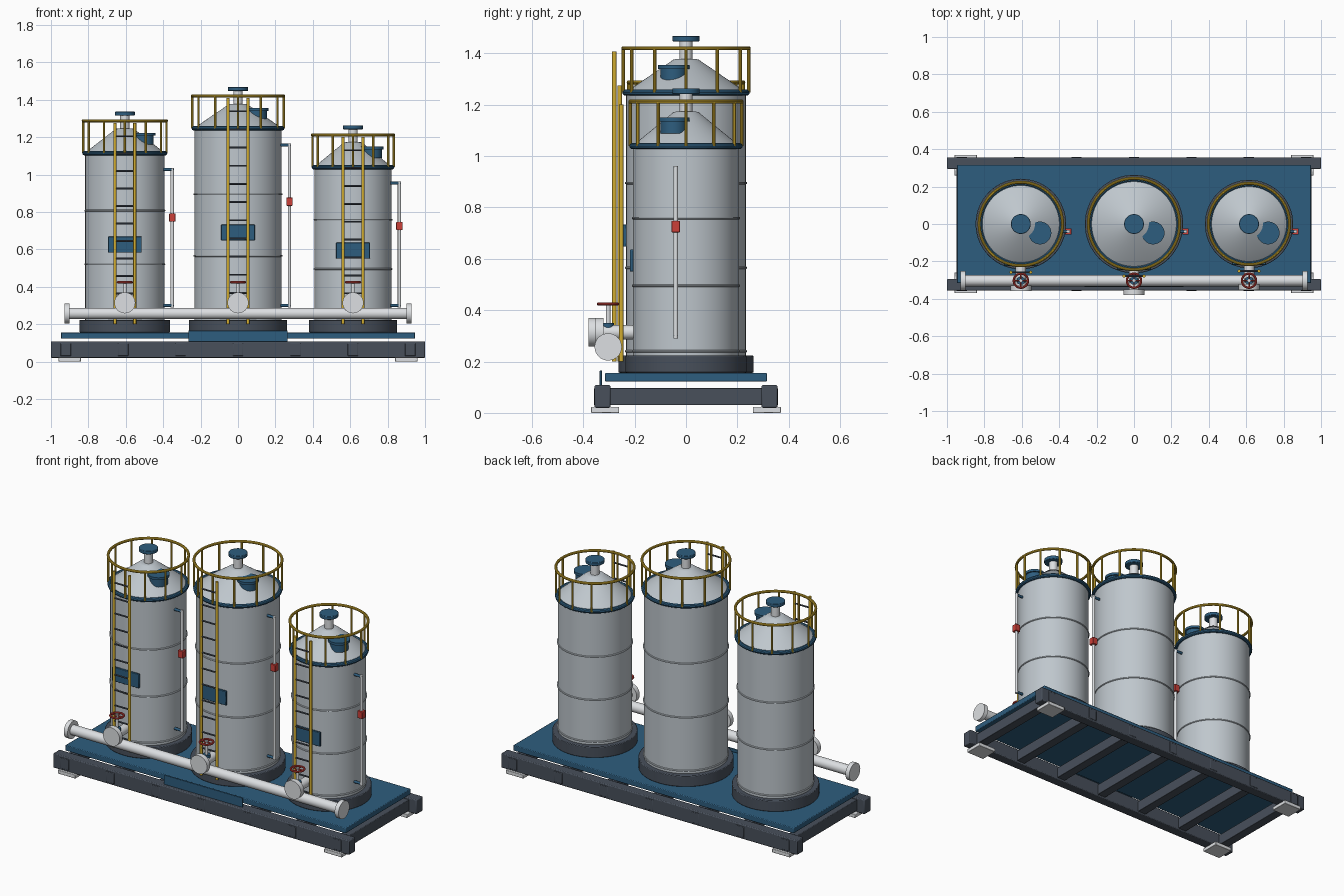
import bpy, bmesh, math
from mathutils import Vector, Matrix

if "Cube" in bpy.data.objects:
    bpy.data.objects.remove(bpy.data.objects["Cube"])


def material(name, rgb):
    m = bpy.data.materials.new(name)
    m.diffuse_color = (*rgb, 1)
    m.use_nodes = True
    m.node_tree.nodes["Principled BSDF"].inputs["Base Color"].default_value = m.diffuse_color
    return m


BLUE = material("blue_paint", (0.027, 0.11, 0.21))
DARK = material("dark_steel", (0.065, 0.08, 0.105))
YELLOW = material("yellow_paint", (0.65, 0.42, 0.03))
RED = material("red_paint", (0.6, 0.05, 0.04))
SHELL = material("tank_grey", (0.52, 0.57, 0.61))
PIPE = material("pipe_grey", (0.72, 0.74, 0.76))


def finish(bm, name, mat, bevel=0):
    bmesh.ops.recalc_face_normals(bm, faces=bm.faces)
    mesh = bpy.data.meshes.new(name)
    bm.to_mesh(mesh)
    bm.free()
    ob = bpy.data.objects.new(name, mesh)
    bpy.context.collection.objects.link(ob)
    mesh.materials.append(mat)
    if bevel:
        mod = ob.modifiers.new("edge_bevel", 'BEVEL')
        mod.width, mod.segments = bevel, 2
    bpy.ops.object.select_all(action='DESELECT')
    ob.select_set(True)
    bpy.context.view_layer.objects.active = ob
    bpy.ops.object.shade_smooth_by_angle(angle=math.radians(35))
    return ob


def box(bm, x0, x1, y0, y1, z0, z1):
    m = Matrix.Translation(((x0 + x1) / 2, (y0 + y1) / 2, (z0 + z1) / 2))
    bmesh.ops.create_cube(bm, size=1, matrix=m @ Matrix.Diagonal((x1 - x0, y1 - y0, z1 - z0, 1)))


def rod(bm, a, b, r, seg=16):
    a, b = Vector(a), Vector(b)
    rot = (b - a).to_track_quat('Z', 'Y').to_matrix().to_4x4()
    bmesh.ops.create_cone(bm, cap_ends=True, segments=seg, radius1=r, radius2=r,
                          depth=(b - a).length, matrix=Matrix.Translation((a + b) / 2) @ rot)


def lathe(bm, profile, x, seg=64):
    # Spin an open (radius, z) profile about a vertical axis at x
    vs = [bm.verts.new((x + r, 0, z)) for r, z in profile]
    es = [bm.edges.new(p) for p in zip(vs, vs[1:])]
    bmesh.ops.spin(bm, geom=vs + es, cent=(x, 0, 0), axis=(0, 0, 1),
                   angle=math.tau, steps=seg, use_merge=True)
    bmesh.ops.remove_doubles(bm, verts=bm.verts, dist=1e-5)


def ring(bm, x, y, z, R, r, seg=64, n=10):
    loops = []
    for i in range(seg):
        a = math.tau * i / seg
        loops.append([bm.verts.new((x + (R + r * math.cos(t)) * math.cos(a),
                                    y + (R + r * math.cos(t)) * math.sin(a),
                                    z + r * math.sin(t)))
                      for t in (math.tau * k / n for k in range(n))])
    for i in range(seg):
        p, q = loops[i], loops[(i + 1) % seg]
        for k in range(n):
            j = (k + 1) % n
            bm.faces.new((p[k], q[k], q[j], p[j]))


# Skid: long beams, cross beams, feet, deck
bm = bmesh.new()
for s in (-1, 1):
    box(bm, -1, 1, s * 0.325 - 0.031, s * 0.325 + 0.031, 0.02, 0.108)
finish(bm, "skid_long_beams", DARK, 0.005)
bm = bmesh.new()
for i in range(-3, 4):
    x = i * 0.307
    box(bm, x - 0.028, x + 0.028, -0.358, 0.358, 0.03, 0.097)
finish(bm, "skid_cross_beams", DARK, 0.003)
bm = bmesh.new()
for sx in (-1, 1):
    for sy in (-1, 1):
        box(bm, sx * 0.9 - 0.06, sx * 0.9 + 0.06, sy * 0.315 - 0.055, sy * 0.315 + 0.055, 0, 0.023)
finish(bm, "skid_feet", PIPE, 0.003)
bm = bmesh.new()
box(bm, -0.947, 0.947, -0.315, 0.315, 0.122, 0.156)
finish(bm, "deck_plate", BLUE, 0.004)
bm = bmesh.new()
box(bm, -0.265, 0.265, -0.336, -0.327, 0.107, 0.165)
finish(bm, "front_sign_plate", BLUE, 0.002)

# Header pipe with end flanges
HY, HZ = -0.303, 0.257
bm = bmesh.new()
rod(bm, (-0.92, HY, HZ), (0.92, HY, HZ), 0.03, 32)
for s in (-1, 1):
    rod(bm, (s * 0.902, HY, HZ), (s * 0.928, HY, HZ), 0.053, 32)
finish(bm, "header_pipe", PIPE)


def tank(tag, x, r, top, peak, plate_z, gauge_top, gauge_z):
    z0 = 0.22
    # Plinth
    bm = bmesh.new()
    rod(bm, (x, 0, 0.156), (x, 0, 0.223), r + 0.03, 64)
    finish(bm, tag + "_plinth", DARK, 0.004)
    # Shell with conical roof
    bm = bmesh.new()
    lathe(bm, [(0, z0), (r, z0), (r, top), (0.05, peak - 0.003), (0.04, peak), (0, peak)], x)
    finish(bm, tag + "_shell", SHELL)
    bm = bmesh.new()
    for z in (0.24, z0 + 0.335 * (top - z0), z0 + 0.655 * (top - z0)):
        ring(bm, x, 0, z, r, 0.005, n=8)
    finish(bm, tag + "_weld_seams", SHELL)
    # Top rim and guard rail
    bm = bmesh.new()
    ring(bm, x, 0, top - 0.003, r + 0.003, 0.012)
    finish(bm, tag + "_top_rim", BLUE)
    bm = bmesh.new()
    R = r + 0.011
    ring(bm, x, 0, top + 0.17, R, 0.008)
    for i in range(12):
        a = math.tau * i / 12
        px, py = x + R * math.cos(a), R * math.sin(a)
        rod(bm, (px, py, top - 0.003), (px, py, top + 0.17), 0.0065, 10)
    finish(bm, tag + "_guard_rail", YELLOW)
    # Roof vent
    bm = bmesh.new()
    rod(bm, (x, 0, peak - 0.02), (x, 0, peak + 0.075), 0.025, 32)
    finish(bm, tag + "_vent_neck", PIPE)
    bm = bmesh.new()
    rod(bm, (x, 0, peak + 0.069), (x, 0, peak + 0.09), 0.053, 32)
    finish(bm, tag + "_vent_cap", BLUE, 0.003)
    # Roof hatch, partly sunk into the cone
    bm = bmesh.new()
    hx, hy = x + 0.102, -0.048
    rod(bm, (hx, hy, peak - 0.085), (hx, hy, peak - 0.036), 0.052, 32)
    rod(bm, (hx, hy, peak - 0.038), (hx, hy, peak - 0.023), 0.061, 32)
    finish(bm, tag + "_roof_hatch", BLUE)
    # Ladder
    ly, ltop = -(r + 0.046), top + 0.158
    bm = bmesh.new()
    for s in (-1, 1):
        rod(bm, (x + s * 0.053, ly, 0.2), (x + s * 0.053, ly, ltop), 0.0085, 12)
    finish(bm, tag + "_ladder_rails", YELLOW)
    bm = bmesh.new()
    n = round((ltop - 0.34) / 0.094)
    for i in range(n + 1):
        z = 0.27 + (ltop - 0.34) * i / n
        rod(bm, (x - 0.053, ly, z), (x + 0.053, ly, z), 0.005, 8)
    finish(bm, tag + "_ladder_rungs", DARK)
    # Blank name plate
    bm = bmesh.new()
    box(bm, x - 0.09, x + 0.09, -(r + 0.012), -(r - 0.002), plate_z - 0.043, plate_z + 0.043)
    finish(bm, tag + "_name_plate", BLUE, 0.003)
    # Level gauge on the right side
    gx, gy = x + r + 0.042, -0.04
    bm = bmesh.new()
    rod(bm, (gx, gy, 0.29), (gx, gy, gauge_top), 0.009)
    finish(bm, tag + "_gauge_tube", PIPE)
    bm = bmesh.new()
    for z in (0.3, gauge_top - 0.008):
        rod(bm, (x + r - 0.015, gy, z), (gx + 0.005, gy, z), 0.008, 12)
    finish(bm, tag + "_gauge_arms", BLUE)
    bm = bmesh.new()
    box(bm, gx - 0.017, gx + 0.017, gy - 0.017, gy + 0.017, gauge_z - 0.022, gauge_z + 0.022)
    finish(bm, tag + "_gauge_float", RED, 0.003)
    # Outlet branch with flange
    bz, end = 0.314, -(r + 0.146)
    bm = bmesh.new()
    rod(bm, (x, -r + 0.03, bz), (x, end + 0.01, bz), 0.028, 32)
    rod(bm, (x, end, bz), (x, end + 0.03, bz), 0.056, 32)
    finish(bm, tag + "_outlet_branch", PIPE)
    # Valve body, stem and handwheel
    bm = bmesh.new()
    rod(bm, (x, HY, 0.28), (x, HY, 0.35), 0.022, 24)
    finish(bm, tag + "_valve_body", BLUE)
    bm = bmesh.new()
    rod(bm, (x, HY, 0.34), (x, HY, 0.43), 0.009)
    finish(bm, tag + "_valve_stem", PIPE)
    bm = bmesh.new()
    ring(bm, x, HY, 0.424, 0.038, 0.006, 32, 8)
    rod(bm, (x - 0.038, HY, 0.424), (x + 0.038, HY, 0.424), 0.004, 8)
    rod(bm, (x, HY - 0.038, 0.424), (x, HY + 0.038, 0.424), 0.004, 8)
    finish(bm, tag + "_handwheel", RED)


tank("left_tank", -0.605, 0.212, 1.117, 1.246, 0.625, 1.035, 0.77)
tank("middle_tank", 0, 0.233, 1.25, 1.378, 0.69, 1.165, 0.855)
tank("right_tank", 0.615, 0.206, 1.042, 1.173, 0.593, 0.962, 0.725)
